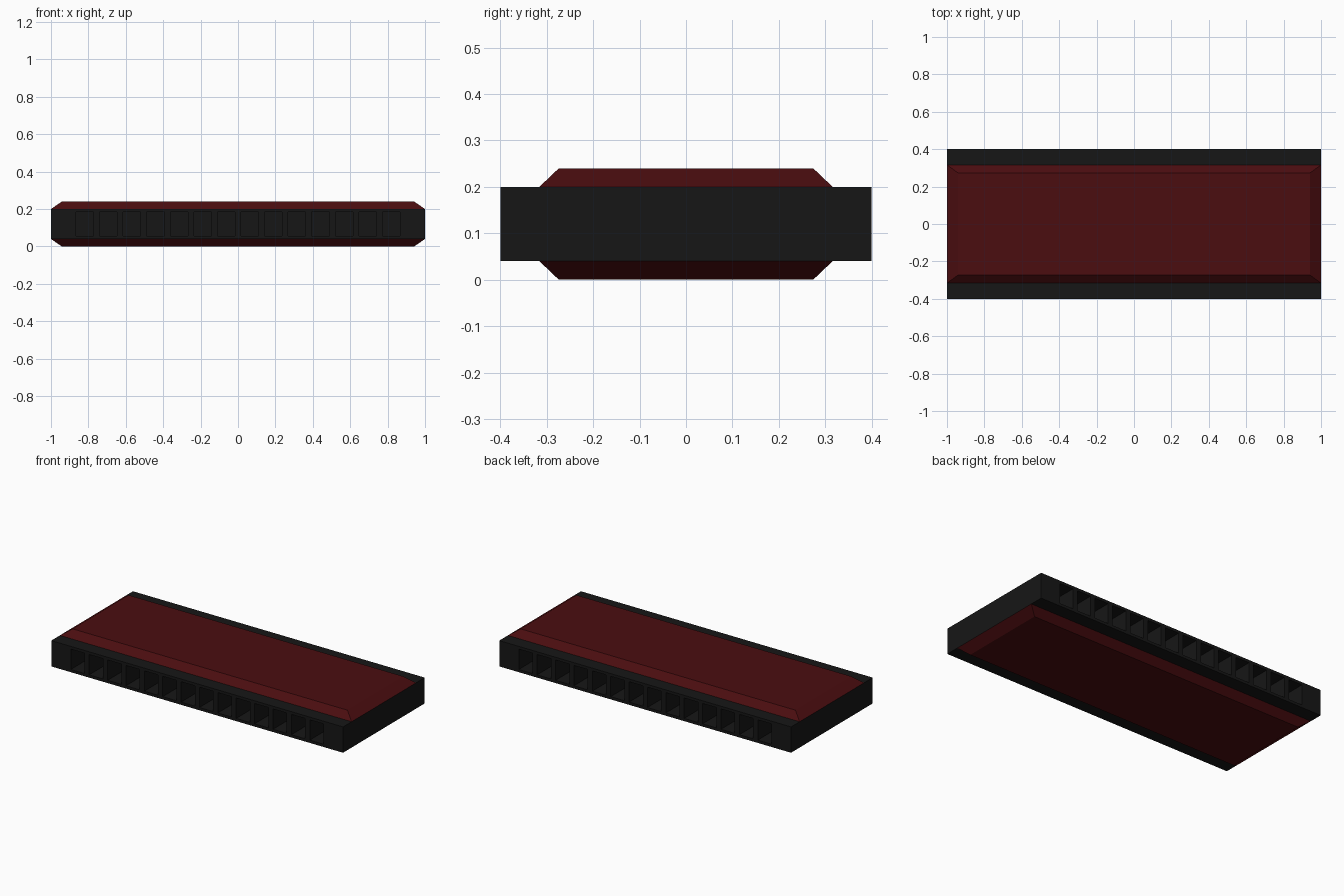
import bpy, bmesh
from mathutils import Matrix, Vector

if "Cube" in bpy.data.objects:
    bpy.data.objects.remove(bpy.data.objects["Cube"])


def material(name, color):
    m = bpy.data.materials.new(name)
    m.diffuse_color = (*color, 1)
    m.use_nodes = True
    m.node_tree.nodes["Principled BSDF"].inputs["Base Color"].default_value = m.diffuse_color
    return m


def add_object(name, bm, mat=None):
    bmesh.ops.recalc_face_normals(bm, faces=bm.faces)
    me = bpy.data.meshes.new(name)
    bm.to_mesh(me)
    bm.free()
    ob = bpy.data.objects.new(name, me)
    bpy.context.collection.objects.link(ob)
    if mat:
        me.materials.append(mat)
    return ob


def add_box(bm, center, size):
    bmesh.ops.create_cube(bm, size=1, matrix=Matrix.Translation(center) @ Matrix.Diagonal((*size, 1)))


black = material("black_plastic", (0.008, 0.008, 0.008))
red = material("dark_red", (0.07, 0.004, 0.005))

# Comb: the black core block
bm = bmesh.new()
add_box(bm, (0, 0, 0.12), (2, 0.8, 0.16))
comb = add_object("comb", bm, black)

# Row of blow holes along both long sides
HOLES, PITCH, DEPTH = 14, 0.126, 0.15
bm = bmesh.new()
for side in (-1, 1):
    for i in range(HOLES):
        x = (i - (HOLES - 1) / 2) * PITCH
        add_box(bm, (x, side * 0.4, 0.12), (0.094, DEPTH * 2, 0.126))
cutter = add_object("hole_cutter", bm, black)
cutter.hide_render = True
cutter.hide_set(True)
cut = comb.modifiers.new("holes", "BOOLEAN")
cut.operation = "DIFFERENCE"
cut.solver = "EXACT"
cut.object = cutter


# Cover plates: shallow bevelled slabs above and below the comb
def cover(name, z_inner, z_outer):
    bm = bmesh.new()
    add_box(bm, (0, 0, (z_inner + z_outer) / 2), (2, 0.632, abs(z_outer - z_inner)))
    for v in bm.verts:
        if abs(v.co.z - z_outer) < 1e-4:
            v.co = Vector((v.co.x * 0.942, v.co.y * 0.274 / 0.316, z_outer))
    return add_object(name, bm, red)


cover("top_cover", 0.2, 0.24)
cover("bottom_cover", 0.04, 0.0)
